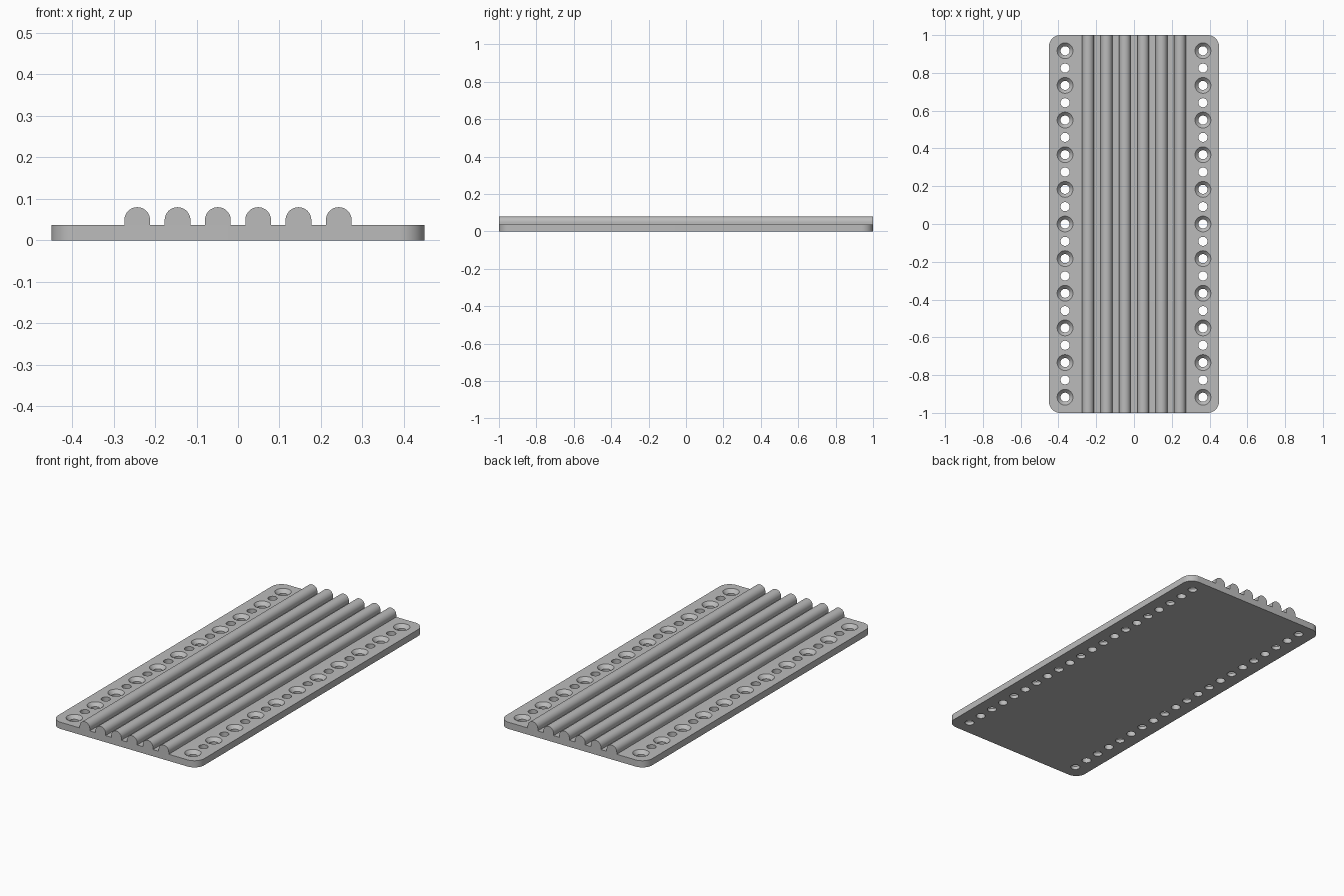
import bpy, bmesh, math

if "Cube" in bpy.data.objects:
    bpy.data.objects.remove(bpy.data.objects["Cube"], do_unlink=True)

HALF_W, HALF_L, THICK = 0.45, 1.0, 0.037
CORNER = 0.06
HOLE_R, SINK_R, HOLE_X, PITCH = 0.024, 0.042, 0.365, 0.0917
RIB_R, RIB_PITCH, RIB_Z = 0.031, 0.0972, 0.049

grey = bpy.data.materials.new("plain grey")
grey.use_nodes = True
colour = (0.5, 0.5, 0.5, 1)
grey.diffuse_color = colour
grey.node_tree.nodes["Principled BSDF"].inputs["Base Color"].default_value = colour


def arc(cx, cy, r, start, end, steps):
    """Points along an arc, angles in degrees."""
    angles = [math.radians(start + (end - start) * i / steps) for i in range(steps + 1)]
    return [(cx + r * math.cos(a), cy + r * math.sin(a)) for a in angles]


def loft(bm, rings):
    """Closed solid through matching rings of points."""
    rings = [[bm.verts.new(p) for p in ring] for ring in rings]
    n = len(rings[0])
    for low, high in zip(rings, rings[1:]):
        for i in range(n):
            j = (i + 1) % n
            bm.faces.new((low[i], low[j], high[j], high[i]))
    bm.faces.new(rings[0][::-1])
    bm.faces.new(rings[-1])


def finish(name, bm):
    bmesh.ops.recalc_face_normals(bm, faces=bm.faces)
    mesh = bpy.data.meshes.new(name)
    bm.to_mesh(mesh)
    bm.free()
    mesh.materials.append(grey)
    obj = bpy.data.objects.new(name, mesh)
    bpy.context.collection.objects.link(obj)
    return obj


def smooth(obj):
    bpy.ops.object.select_all(action="DESELECT")
    obj.select_set(True)
    bpy.context.view_layer.objects.active = obj
    bpy.ops.object.shade_smooth_by_angle(angle=math.radians(30))


# Base plate with rounded corners
outline = []
for k, (sx, sy) in enumerate([(1, 1), (-1, 1), (-1, -1), (1, -1)]):
    outline += arc(sx * (HALF_W - CORNER), sy * (HALF_L - CORNER), CORNER,
                   90 * k, 90 * k + 90, 12)
bm = bmesh.new()
loft(bm, [[(x, y, z) for x, y in outline] for z in (0, THICK)])
plate = finish("base_plate", bm)

# Hole cutters: every second hole is countersunk
plain = [(HOLE_R, -0.02), (HOLE_R, THICK + 0.02)]
sunk = [(HOLE_R, -0.02), (HOLE_R, THICK / 2), (SINK_R, THICK), (SINK_R, THICK + 0.02)]
bm = bmesh.new()
for side in (-1, 1):
    for k in range(-10, 11):
        profile = plain if k % 2 else sunk
        loft(bm, [[(x, y, z) for x, y in arc(side * HOLE_X, k * PITCH, r, 0, 360, 32)[:-1]]
                  for r, z in profile])
cutter = finish("hole_cutter", bm)
cutter.hide_render = True

# Cut the holes, then drop the cutter
cut = plate.modifiers.new("holes", "BOOLEAN")
cut.operation = "DIFFERENCE"
cut.solver = "EXACT"
cut.object = cutter
bpy.context.view_layer.objects.active = plate
bpy.ops.object.modifier_apply(modifier=cut.name)
bpy.data.objects.remove(cutter, do_unlink=True)
smooth(plate)

# Six round-topped ribs running the full length
for i in range(6):
    cx = (i - 2.5) * RIB_PITCH
    section = [(cx + RIB_R, THICK)] + arc(cx, RIB_Z, RIB_R, 0, 180, 24) + [(cx - RIB_R, THICK)]
    bm = bmesh.new()
    loft(bm, [[(x, y, z) for x, z in section] for y in (-HALF_L, HALF_L)])
    smooth(finish(f"rib_{i + 1}", bm))
